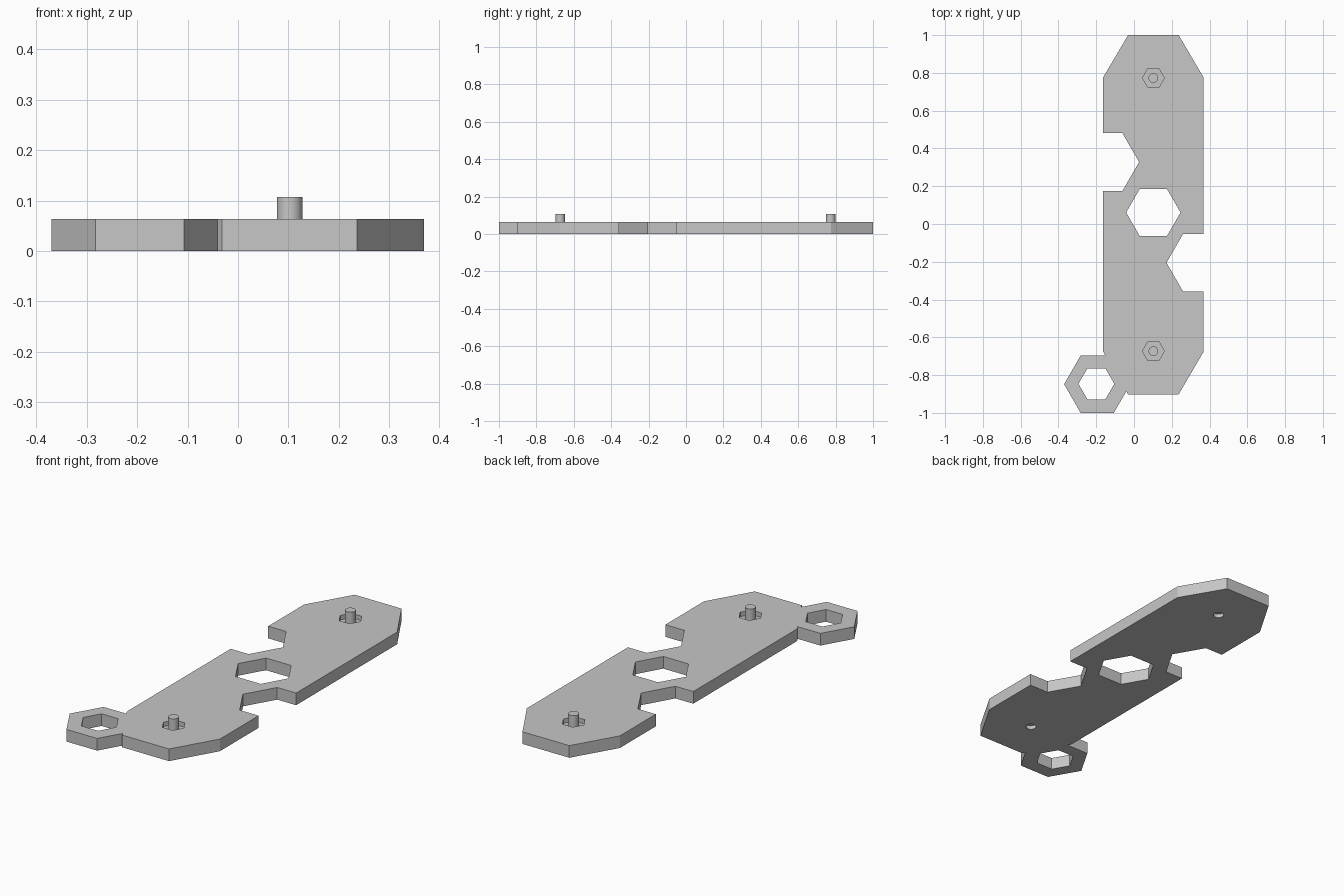
import bpy, bmesh, math

cube = bpy.data.objects.get("Cube")
if cube:
    bpy.data.objects.remove(cube, do_unlink=True)

THICK = 0.063
CENTRE_X = 0.1025
PIN_Y = {"back": 0.773, "front": -0.673}
PIN_R = 0.0255

grey = bpy.data.materials.new("grey")
grey.use_nodes = True
colour = (0.57, 0.57, 0.57, 1)
grey.diffuse_color = colour
grey.node_tree.nodes["Principled BSDF"].inputs["Base Color"].default_value = colour


def prism(name, outline, z0, z1):
    """Extrude a closed 2D outline between two heights."""
    bm = bmesh.new()
    base = bm.faces.new([bm.verts.new((x, y, z0)) for x, y in outline])
    ext = bmesh.ops.extrude_face_region(bm, geom=[base])
    for v in ext["geom"]:
        if isinstance(v, bmesh.types.BMVert):
            v.co.z = z1
    bmesh.ops.recalc_face_normals(bm, faces=bm.faces)
    mesh = bpy.data.meshes.new(name)
    bm.to_mesh(mesh)
    bm.free()
    mesh.materials.append(grey)
    obj = bpy.data.objects.new(name, mesh)
    bpy.context.collection.objects.link(obj)
    return obj


def ngon(x, y, r, sides=6):
    """Regular polygon with a corner pointing along +x."""
    step = 2 * math.pi / sides
    return [(x + r * math.cos(i * step), y + r * math.sin(i * step)) for i in range(sides)]


def combine(target, other, operation):
    """Apply a boolean and discard the helper."""
    mod = target.modifiers.new("boolean", "BOOLEAN")
    mod.operation = operation
    mod.solver = "EXACT"
    mod.object = other
    bpy.context.view_layer.objects.active = target
    bpy.ops.object.modifier_apply(modifier=mod.name)
    bpy.data.objects.remove(other, do_unlink=True)


def cut(target, outline, z0=-0.1, z1=0.2):
    cutter = prism("cutter", outline, z0, z1)
    cutter.hide_render = True
    combine(target, cutter, "DIFFERENCE")


# Long plate with chamfered ends
half, inner = 0.2665, 0.134
right_side = [(half, -0.675), (half, 0.775), (inner, 1.0)]
left_side = [(-inner, 1.0), (-half, 0.775), (-half, -0.675)]
ends = [(-inner, -0.902), (inner, -0.902)]
plate = prism("plate", [(CENTRE_X + x, y) for x, y in right_side + left_side + ends], 0, THICK)

# Hexagonal ring joined to the front corner
combine(plate, prism("corner_ring", ngon(-0.1945, -0.848, 0.1755), 0, THICK), "UNION")

# Ring opening, central opening and the two side notches
for x, y, r in [(-0.199, -0.846, 0.095), (CENTRE_X, 0.061, 0.144),
                (-0.15, 0.328, 0.177), (0.349, -0.205, 0.177)]:
    cut(plate, ngon(x, y, r))

# Hexagonal pockets on top, round recesses below, and the pins
FLOOR = 0.04
for place, y in PIN_Y.items():
    cut(plate, ngon(CENTRE_X, y, 0.058), z0=FLOOR)
    cut(plate, ngon(CENTRE_X, y, PIN_R, 32), z1=0.02)
    pin = prism(place + "_pin", ngon(CENTRE_X, y, PIN_R, 32), FLOOR, 0.107)
    bpy.ops.object.select_all(action="DESELECT")
    pin.select_set(True)
    bpy.context.view_layer.objects.active = pin
    bpy.ops.object.shade_smooth_by_angle()
